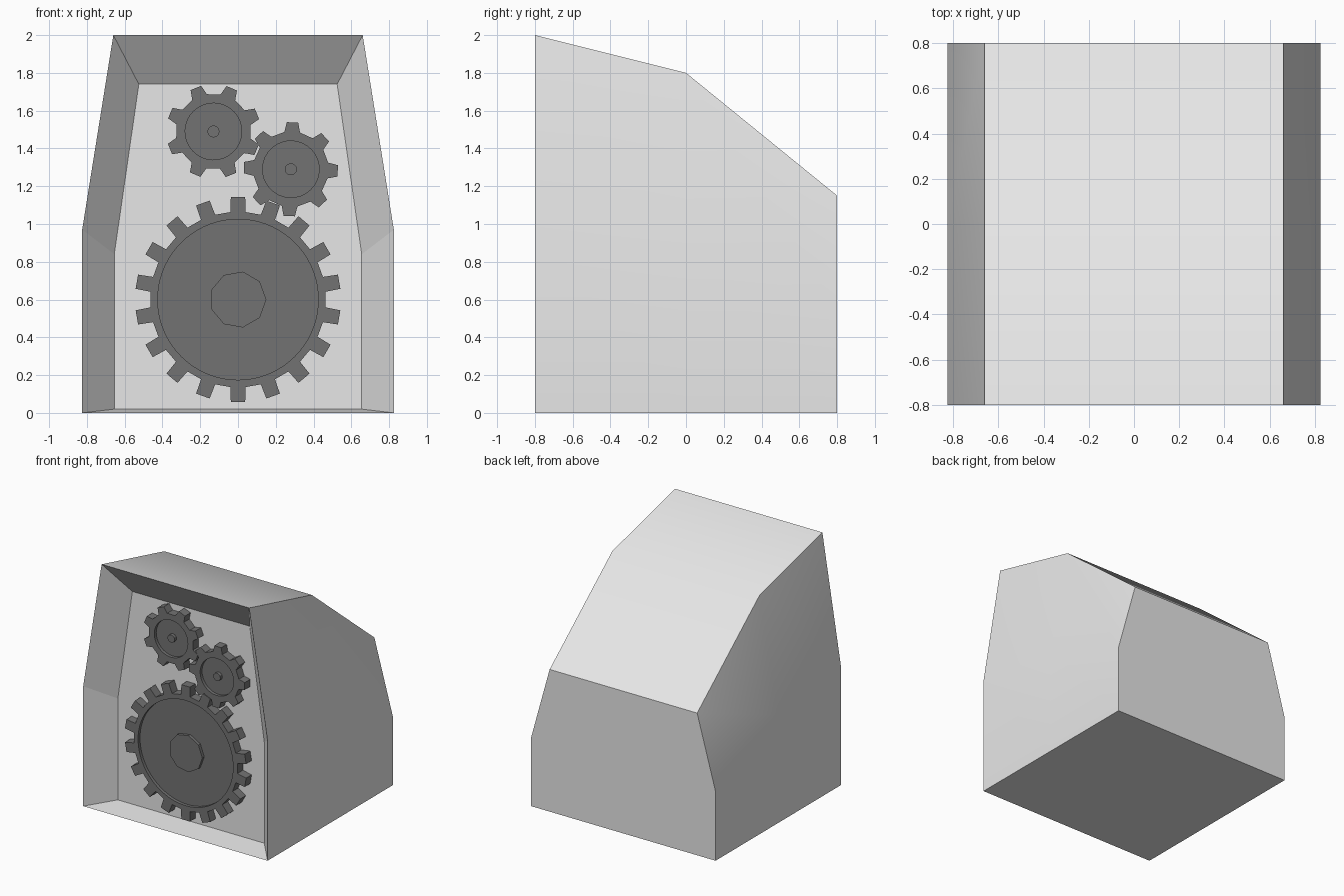
import bpy, bmesh
from math import sin, cos, pi, radians

if "Cube" in bpy.data.objects:
    bpy.data.objects.remove(bpy.data.objects["Cube"], do_unlink=True)


def material(name, value):
    mat = bpy.data.materials.new(name)
    mat.use_nodes = True
    colour = (value, value, value, 1)
    mat.diffuse_color = colour
    mat.node_tree.nodes["Principled BSDF"].inputs["Base Color"].default_value = colour
    return mat


light_grey = material("light grey", 0.8)
dark_grey = material("dark grey", 0.17)


def loft(name, loops, mat):
    """Join equal-length point loops with quads and cap both ends."""
    bm = bmesh.new()
    rings = [[bm.verts.new(p) for p in loop] for loop in loops]
    n = len(rings[0])
    for a, b in zip(rings, rings[1:]):
        for i in range(n):
            j = (i + 1) % n
            bm.faces.new((a[i], a[j], b[j], b[i]))
    bm.faces.new(rings[0])
    bm.faces.new(rings[-1])
    bmesh.ops.recalc_face_normals(bm, faces=bm.faces)
    mesh = bpy.data.meshes.new(name)
    bm.to_mesh(mesh)
    bm.free()
    mesh.materials.append(mat)
    obj = bpy.data.objects.new(name, mesh)
    bpy.context.collection.objects.link(obj)
    bpy.ops.object.select_all(action='DESELECT')
    obj.select_set(True)
    bpy.context.view_layer.objects.active = obj
    bpy.ops.object.shade_smooth_by_angle(angle=radians(30))
    return obj


# Housing: tapered outline swept back to front, then into the recessed panel
def outline(y, base, base_z, knee_z, top, top_z):
    half = [(base, base_z), (base, knee_z), (top, top_z)]
    return [(x, y, z) for x, z in half] + [(-x, y, z) for x, z in reversed(half)]


sections = [outline(y, 0.825, 0, h * 0.485, 0.66, h)
            for y, h in ((0.8, 1.15), (0, 1.8), (-0.8, 2))]
sections.append(outline(-0.6, 0.655, 0.02, 0.84, 0.525, 1.74))
housing = loft("housing", sections, light_grey)
for face in housing.data.polygons:
    if -0.79 < face.center.y < -0.59:
        face.use_smooth = False


# Gears: toothed rim, recessed disc and a raised hub
FRONT, FLOOR, BACK = -0.67, -0.645, -0.598


def ring(cx, cz, y, polar):
    return [(cx + r * cos(a), y, cz + r * sin(a)) for r, a in polar]


def gear(name, cx, cz, teeth, root, tip, disc, root_half, tip_half, turn, hub, hub_sides):
    profile = []
    for i in range(teeth):
        mid = turn + 2 * pi * i / teeth
        profile += [(root, mid - root_half), (tip, mid - tip_half),
                    (tip, mid + tip_half), (root, mid + root_half)]
    n = len(profile)
    circle = [(disc, turn - root_half + 2 * pi * i / n) for i in range(n)]
    loft(name, [ring(cx, cz, BACK, profile), ring(cx, cz, FRONT, profile),
                ring(cx, cz, FRONT, circle), ring(cx, cz, FLOOR, circle)], dark_grey)
    rim = [(hub, 2 * pi * i / hub_sides) for i in range(hub_sides)]
    loft(name + "_hub", [ring(cx, cz, FLOOR + 0.005, rim),
                         ring(cx, cz, FRONT, rim)], dark_grey)


gear("large_gear", 0, 0.6, 18, 0.465, 0.545, 0.425, 0.086, 0.07, radians(10), 0.15, 9)
gear("upper_gear", -0.13, 1.49, 8, 0.2, 0.25, 0.15, 0.21, 0.12, radians(22), 0.032, 12)
gear("middle_gear", 0.28, 1.29, 8, 0.2, 0.25, 0.15, 0.21, 0.12, radians(-2), 0.032, 12)
